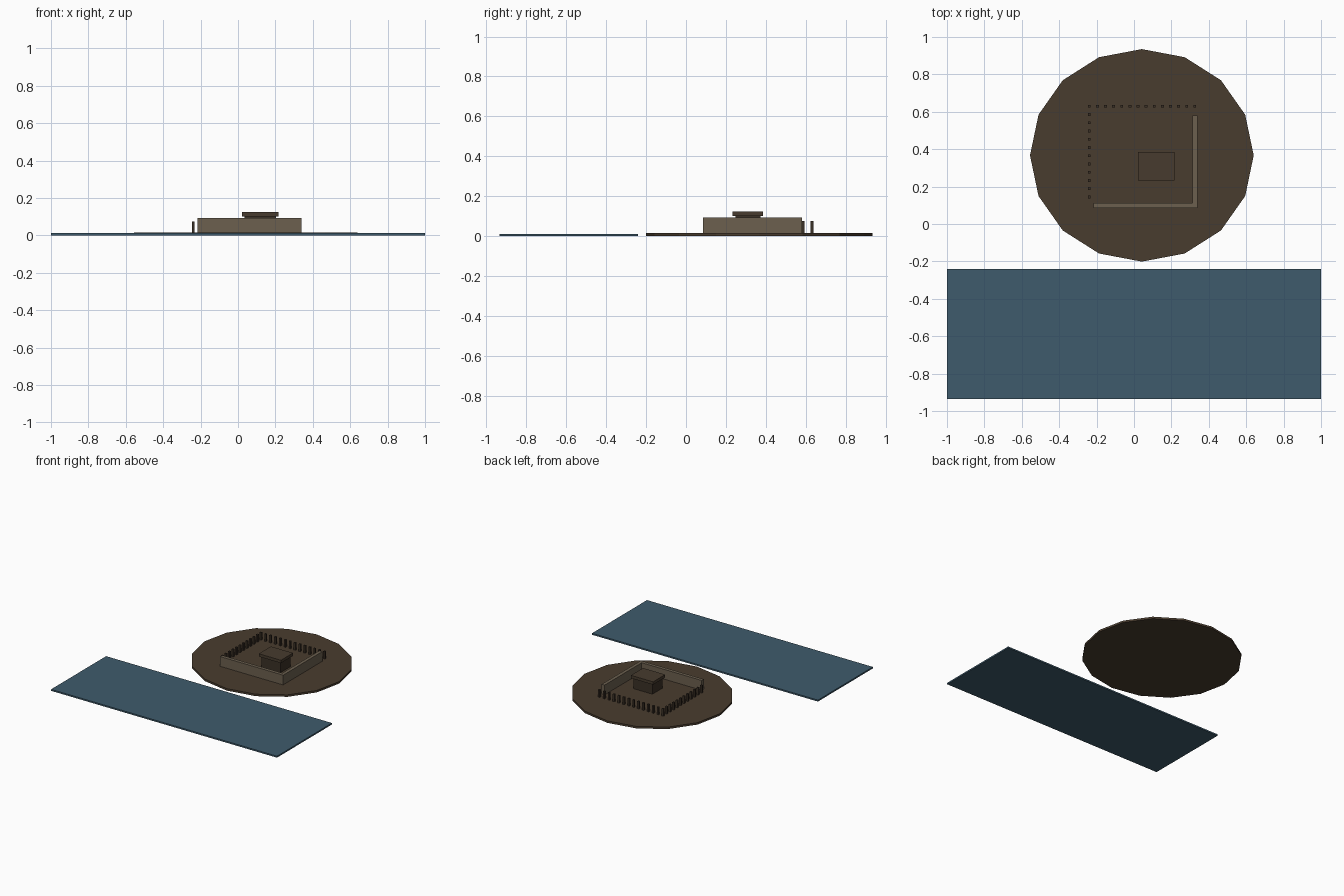
import bpy, math

if "Cube" in bpy.data.objects:
    bpy.data.objects.remove(bpy.data.objects["Cube"])

def mat(name, rgb):
    # sRGB 0-255 to linear diffuse colour
    lin = [(c / 255 / 12.92) if c < 10 else ((c / 255 + 0.055) / 1.055) ** 2.4 for c in rgb]
    m = bpy.data.materials.new(name)
    m.diffuse_color = (*lin, 1)
    m.use_nodes = True
    m.node_tree.nodes["Principled BSDF"].inputs["Base Color"].default_value = m.diffuse_color
    return m

water = mat("water_blue", (62, 91, 108))
earth = mat("earth_brown", (73, 60, 46))
stone = mat("stone_wall", (108, 96, 79))
timber = mat("dark_timber", (58, 48, 38))
thatch = mat("roof_brown", (71, 59, 46))

def box(name, x0, x1, y0, y1, z0, z1, m):
    bpy.ops.mesh.primitive_cube_add(size=1, location=((x0 + x1) / 2, (y0 + y1) / 2, (z0 + z1) / 2))
    o = bpy.context.object
    o.name = name
    o.scale = (x1 - x0, y1 - y0, z1 - z0)
    bpy.ops.object.transform_apply(location=False, rotation=False, scale=True)
    o.data.materials.append(m)
    return o

# river strip
box("river", -1, 1, -0.935, -0.24, 0, 0.012, water)

# 16-sided oval mound
bpy.ops.mesh.primitive_cylinder_add(vertices=16, radius=1, depth=1, location=(0.042, 0.367, 0.008))
mound = bpy.context.object
mound.name = "mound"
mound.scale = (0.598, 0.568, 0.016)
bpy.ops.object.transform_apply(location=False, rotation=False, scale=True)
mound.data.materials.append(earth)

# standing walls on the front and right
G = 0.015
box("front_wall", -0.217, 0.340, 0.085, 0.112, G, 0.094, stone)
box("right_wall", 0.314, 0.340, 0.112, 0.580, G, 0.094, stone)

# palisade posts along the back and left
STEP, H = 0.0434, 0.0075
spots = [(-0.239 + i * STEP, 0.630) for i in range(14)]
spots += [(-0.239, 0.630 - i * 0.0441) for i in range(1, 12)]
for i, (x, y) in enumerate(spots):
    box(f"palisade_post_{i + 1}", x - H, x + H, y - H, y + H, G, 0.075, timber)

# hut with an overhanging slab roof
box("hut_body", 0.036, 0.204, 0.247, 0.373, G, 0.102, timber)
box("hut_roof", 0.021, 0.217, 0.233, 0.386, 0.101, 0.124, thatch)
